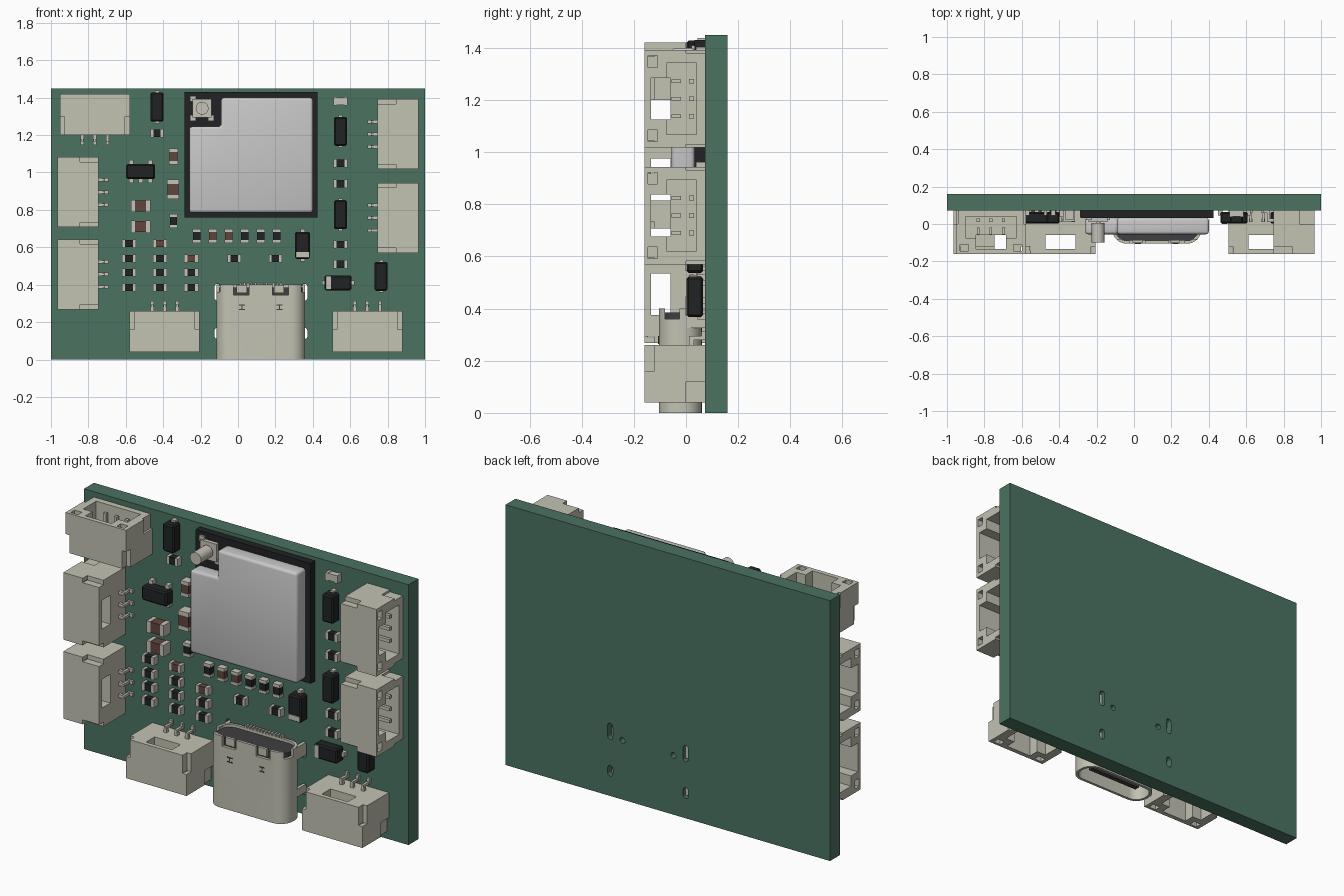
import bpy, bmesh, math
from mathutils import Matrix, Vector

if "Cube" in bpy.data.objects:
    bpy.data.objects.remove(bpy.data.objects["Cube"])


def material(name, r, g, b):
    m = bpy.data.materials.new(name)
    m.use_nodes = True
    m.diffuse_color = (r, g, b, 1)
    m.node_tree.nodes["Principled BSDF"].inputs["Base Color"].default_value = (r, g, b, 1)
    return m


GREEN = material("board green", .07, .17, .12)
CREAM = material("cream plastic", .54, .54, .45)
METAL = material("pale metal", .57, .55, .48)
SILVER = material("shield silver", .58, .58, .58)
BLACK = material("component black", .015, .016, .017)
BROWN = material("ceramic brown", .12, .06, .045)
GREY = material("insulator grey", .05, .05, .055)
FACE = .073  # y of the mounting face


def finish(name, bm, mats):
    bmesh.ops.recalc_face_normals(bm, faces=bm.faces)
    me = bpy.data.meshes.new(name)
    bm.to_mesh(me)
    bm.free()
    for m in mats:
        me.materials.append(m)
    ob = bpy.data.objects.new(name, me)
    bpy.context.collection.objects.link(ob)
    return ob


def box(bm, x0, x1, y0, y1, z0, z1, mi=0):
    mid = Vector(((x0 + x1) / 2, (y0 + y1) / 2, (z0 + z1) / 2))
    mat = Matrix.Translation(mid) @ Matrix.Diagonal((x1 - x0, y1 - y0, z1 - z0, 1))
    verts = bmesh.ops.create_cube(bm, size=1, matrix=mat)["verts"]
    for f in {f for v in verts for f in v.link_faces}:
        f.material_index = mi


def boxes(name, mats, items):
    bm = bmesh.new()
    for it in items:
        box(bm, *it)
    return finish(name, bm, mats)


def cylinder(bm, x, z, y0, y1, r, mi=0, n=24):
    mat = Matrix.Translation((x, (y0 + y1) / 2, z)) @ Matrix.Rotation(math.pi / 2, 4, "X")
    verts = bmesh.ops.create_cone(bm, cap_ends=True, segments=n, radius1=r, radius2=r,
                                  depth=abs(y1 - y0), matrix=mat)["verts"]
    for f in {f for v in verts for f in v.link_faces}:
        f.material_index = mi


def modify(ob, kind, **settings):
    mod = ob.modifiers.new(kind.lower(), kind)
    for key, value in settings.items():
        setattr(mod, key, value)
    bpy.context.view_layer.objects.active = ob
    bpy.ops.object.modifier_apply(modifier=mod.name)


def cut(ob, cutter):
    cutter.hide_render = True
    modify(ob, "BOOLEAN", operation="DIFFERENCE", solver="EXACT", object=cutter)
    bpy.data.objects.remove(cutter)


def cut_boxes(ob, items):
    for it in items:
        cut(ob, boxes("cutter", [], [it]))


def smooth(ob):
    bpy.ops.object.select_all(action="DESELECT")
    ob.select_set(True)
    bpy.context.view_layer.objects.active = ob
    bpy.ops.object.shade_smooth_by_angle(angle=math.radians(35))


# Circuit board with mounting slots and locating holes
board = boxes("circuit_board", [GREEN], [(-1, 1, FACE, .16, 0, 1.45)])
for x in (-.11, .355):
    for z, half in ((.36, .045), (.14, .03)):
        bm = bmesh.new()
        cylinder(bm, 0, 0, 0, .3, .016)
        for v in bm.verts:
            v.co.x += x
            v.co.z += z + math.copysign(half - .016, v.co.z)
        cut(board, finish("slot_cutter", bm, []))
for x in (-.034, .28):
    bm = bmesh.new()
    cylinder(bm, x, .33, 0, .3, .016)
    cut(board, finish("hole_cutter", bm, []))

# Three-pin side-entry socket, opening towards local +z
socket = boxes("socket", [CREAM, METAL], [(-.187, .187, -.16, FACE, 0, .22)])
cuts = [(-.137, .137, -.075, .04, .05, .3), (-.08, .08, -.135, -.06, -.1, .3)]
for s in (-1, 1):
    cuts += [tuple(sorted((s * .12, s * .165))) + (-.145, -.11, .1, .3),
             tuple(sorted((s * .162, s * .3))) + (-.3, -.12, -.1, .1),
             tuple(sorted((s * .175, s * .3))) + (0, .3, .14, .3)]
cut_boxes(socket, cuts)
bm = bmesh.new()
bm.from_mesh(socket.data)
for x in (-.067, 0, .067):
    box(bm, x - .009, x + .009, .012, .03, -.02, .18, 1)
    box(bm, x - .007, x + .007, .012, FACE, -.034, -.02, 1)
    box(bm, x - .009, x + .009, .06, FACE, -.052, -.02, 1)
    box(bm, x - .007, x + .007, -.055, -.02, .05, .12, 1)
bm.to_mesh(socket.data)
bm.free()
places = [("top_right", -.765, 1.2, 0), ("right_upper", -.745, .895, -90),
          ("right_lower", -.745, .455, -90), ("bottom_right", -.392, .26, 180),
          ("bottom_left", .692, .26, 180), ("left_upper", .745, 1.205, 90),
          ("left_lower", .745, .757, 90)]
for name, x, z, deg in places:
    ob = bpy.data.objects.new("socket_" + name, socket.data)
    ob.location = (x, 0, z)
    ob.rotation_euler.y = math.radians(deg)
    bpy.context.collection.objects.link(ob)
bpy.data.objects.remove(socket)

# Radio module: carrier, stepped shield can and coaxial jack
boxes("module_carrier", [BLACK], [(-.285, .425, .033, FACE, .76, 1.43)])
shield = boxes("module_shield", [SILVER], [(-.26, .4, -.055, .033, .785, 1.4)])
cut_boxes(shield, [(-.4, -.09, -.2, .034, 1.245, 1.5)])
modify(shield, "BEVEL", width=.015, segments=3, limit_method="ANGLE")
smooth(shield)
bm = bmesh.new()
cx, cz = -.192, 1.343
box(bm, cx - .05, cx + .05, .012, .033, cz - .05, cz + .05)
for sx in (-1, 1):
    for sz in (-1, 1):
        px, pz = cx + sx * .048, cz + sz * .052
        box(bm, px - .016, px + .016, .022, .033, pz - .015, pz + .015)
cylinder(bm, cx, cz, -.025, .015, .045)
jack = finish("coaxial_jack", bm, [METAL, GREY])
bm = bmesh.new()
cylinder(bm, cx, cz, -.1, .005, .034)
cut(jack, finish("jack_cutter", bm, []))
bm = bmesh.new()
bm.from_mesh(jack.data)
cylinder(bm, cx, cz, -.02, .01, .012)
bm.to_mesh(jack.data)
bm.free()
smooth(jack)


# Reversible port: rounded shell, insulator, tongue, legs and contacts
def stadium(name, w, h, z0, z1, mat):
    bm = bmesh.new()
    r, n, ring = h * .45, 8, []
    for q, (sx, sy) in enumerate(((1, 1), (-1, 1), (-1, -1), (1, -1))):
        for i in range(n + 1):
            a = (q + i / n) * math.pi / 2
            ring.append(bm.verts.new((.122 + sx * (w / 2 - r) + r * math.cos(a),
                                      -.022 + sy * (h / 2 - r) + r * math.sin(a), z0)))
    f = bm.faces.new(ring)
    top = bmesh.ops.extrude_face_region(bm, geom=[f])["geom"]
    bmesh.ops.translate(bm, vec=(0, 0, z1 - z0),
                        verts=[v for v in top if isinstance(v, bmesh.types.BMVert)])
    return finish(name, bm, [mat])


shell = stadium("port_shell", .475, .165, 0, .4, CREAM)
cut(shell, stadium("shell_cutter", .445, .135, -.1, .5, CREAM))
cut_boxes(shell, [(-.025, .06, -.2, -.06, .345, .5), (.184, .269, -.2, -.06, .345, .5),
                  (-.3, .6, -.08, -.025, .36, .5)])
smooth(shell)
smooth(stadium("port_insulator", .444, .134, .2, .385, GREY))
boxes("port_tongue", [GREY, METAL], [(-.04, .284, -.036, -.008, .03, .21)])
detail = []
for s in (-1, 1):
    x = .122 + s * .1
    detail += [(x - .03, x + .025, -.1, -.085, .355, .398, 0)]
    for dz in (-.012, .012):
        detail += [(x - .016, x + .016, -.1065, -.1, .28 + dz - .003, .28 + dz + .003, 1)]
    detail += [(x - .003, x + .003, -.1065, -.1, .27, .29, 1)]
    x = .122 + s * .226
    for z, half in ((.36, .035), (.14, .022)):
        detail += [(x - .009, x + .009, -.02, .14, z - half, z + half, 0)]
for i in range(12):
    x = .015 + i * .0195
    detail += [(x - .005, x + .005, .045, FACE, .36, .412, 0)]
boxes("port_tabs_and_contacts", [CREAM, GREY], detail)


# Two-terminal chip parts: body with metal end caps
def chip(name, x, z, length, width, mat, upright=False, height=.035):
    cap, items = length * .22, []
    spans = [(-length / 2 + cap, length / 2 - cap, .003, 0),
             (-length / 2, -length / 2 + cap, 0, 1), (length / 2 - cap, length / 2, 0, 1)]
    for a, b, inset, mi in spans:
        w = width / 2 - inset
        r = (-w, w, a, b) if upright else (a, b, -w, w)
        items.append((x + r[0], x + r[1], FACE - height + inset, FACE,
                      z + r[2], z + r[3], mi))
    boxes(name, [mat, METAL], items)


for z in (.62, .54, .465, .385):
    for x in (-.583, -.417, -.25):
        if x == -.25 and z == .62:
            continue
        brown = (x == -.417 and z == .62) or (x == -.25 and z == .54)
        chip("grid_chip", x, z, .075, .045, BROWN if brown else BLACK)
for i in range(6):
    chip("row_chip", -.22 + i * .0855, .66, .075, .045, BROWN if i in (1, 2) else BLACK, True)
for z in (1.38, 1.05, .94, .615, .51):
    chip("column_chip", .548, z, .075, .045, METAL if z == 1.38 else BLACK)
for x, z in ((-.02, .54), (.2, .54), (-.433, 1.21)):
    chip("small_resistor", x, z, .07, .045, BLACK)
chip("upright_resistor", -.345, .74, .075, .045, BLACK, True)
chip("upright_capacitor", -.345, 1.085, .085, .05, BROWN, True, .05)
chip("large_upright_capacitor", -.347, .91, .105, .065, BROWN, True, .06)
for z in (.82, .71):
    chip("large_capacitor", -.52, z, .105, .065, BROWN, False, .06)


# Moulded black packages with chamfered edges, and their leads
def package(name, x, z, w, h):
    ob = boxes(name, [BLACK], [(x - w / 2, x + w / 2, .002, FACE - .008, z - h / 2, z + h / 2)])
    modify(ob, "BEVEL", width=.008, segments=1)


def leads(name, points):
    boxes(name, [METAL], [(x - .012, x + .012, .045, FACE, z - .012, z + .012)
                          for x, z in points])


for x, z in ((-.433, 1.35), (.548, 1.22), (.548, .775), (.765, .445)):
    package("upright_package", x, z, .07, .155)
    leads("upright_package_leads", [(x, z - .075), (x, z + .075)])
package("transistor", -.52, 1.005, .155, .08)
leads("transistor_leads", [(-.57, 1.055), (-.47, 1.055), (-.57, .955), (-.52, .955), (-.47, .955)])
package("upright_diode", .345, .61, .08, .145)
package("flat_diode", .535, .41, .145, .08)
boxes("diode_bands", [METAL], [(.309, .381, -.001, .003, .545, .575),
                               (.47, .497, -.001, .003, .374, .446)])
leads("diode_leads", [(.345, .535), (.345, .685), (.46, .41), (.61, .41)])
